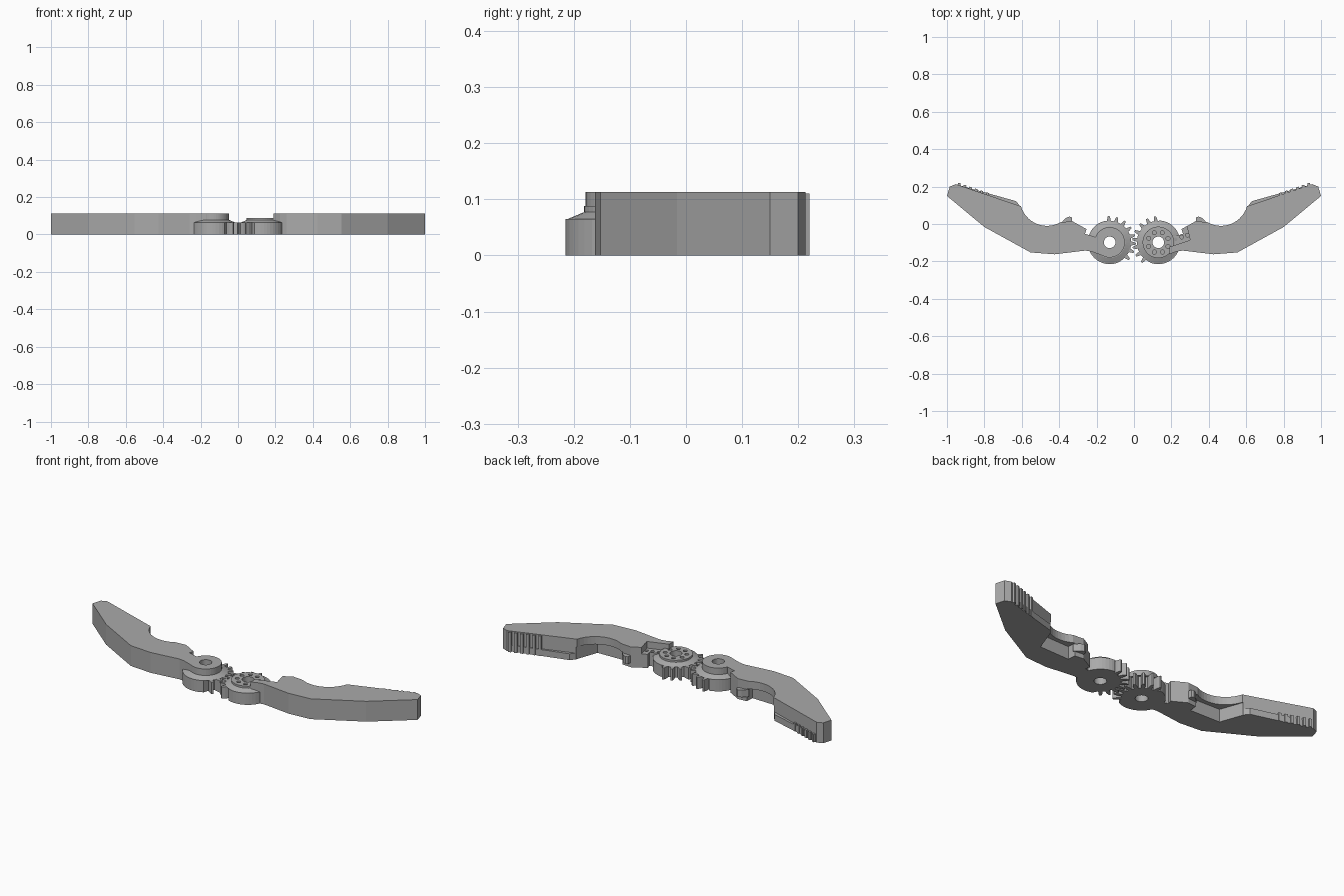
import bpy, bmesh, math
from math import cos, sin, radians

if "Cube" in bpy.data.objects:
    bpy.data.objects.remove(bpy.data.objects["Cube"])

grey = bpy.data.materials.new("plain_grey")
grey.use_nodes = True
grey.diffuse_color = (0.4, 0.4, 0.4, 1)
grey.node_tree.nodes["Principled BSDF"].inputs["Base Color"].default_value = (0.4, 0.4, 0.4, 1)

HEIGHT = 0.113
HUB_X, HUB_Y = 0.13, -0.098


def loft(name, lower, upper, z0, z1):
    """Solid between two outlines with the same number of points."""
    bm = bmesh.new()
    a = [bm.verts.new((x, y, z0)) for x, y in lower]
    b = [bm.verts.new((x, y, z1)) for x, y in upper]
    bm.faces.new(a)
    bm.faces.new(b)
    n = len(a)
    for i in range(n):
        j = (i + 1) % n
        bm.faces.new((a[i], a[j], b[j], b[i]))
    bmesh.ops.recalc_face_normals(bm, faces=bm.faces)
    mesh = bpy.data.meshes.new(name)
    bm.to_mesh(mesh)
    bm.free()
    mesh.materials.append(grey)
    ob = bpy.data.objects.new(name, mesh)
    bpy.context.collection.objects.link(ob)
    return ob


def prism(name, outline, z0, z1):
    return loft(name, outline, outline, z0, z1)


def circle(cx, cy, r, n=40):
    return [(cx + r * cos(math.tau * i / n), cy + r * sin(math.tau * i / n)) for i in range(n)]


def cut(ob, cutters):
    """Subtract each cutter, then remove it."""
    bpy.context.view_layer.objects.active = ob
    for c in cutters:
        c.hide_render = True
        mod = ob.modifiers.new("cut", "BOOLEAN")
        mod.operation = "DIFFERENCE"
        mod.solver = "EXACT"
        mod.object = c
        bpy.ops.object.modifier_apply(modifier=mod.name)
        bpy.data.objects.remove(c)


def gear_outline(cx, s, first, step=19, count=8):
    """Round hub with a toothed sector on the side facing the other hub."""
    polar = []
    for i in range(count):
        mid = first - step * i
        polar += [(mid + 6, 0.1), (mid + 4.5, 0.122), (mid + 2, 0.14),
                  (mid - 2, 0.14), (mid - 4.5, 0.122), (mid - 6, 0.1)]
    start, end = first - step * count, first - 360 + step / 2
    polar += [(start + (end - start) * i / 24, 0.117) for i in range(25)]
    return [(cx - s * r * cos(radians(a)), HUB_Y + r * sin(radians(a))) for a, r in polar]


def build_jaw(side, s, first_tooth):
    def flip(points):
        return [(s * x, y) for x, y in points]

    hx = s * HUB_X
    bore = lambda: prism("bore_cutter", circle(hx, HUB_Y, 0.031), -0.1, 0.3)

    # Jaw body with rounded throat
    throat = [(0.465 + 0.145 * cos(radians(a)), 0.135 + 0.145 * sin(radians(a)))
              for a in range(-16, -128, -8)]
    body = [(1.0, 0.15), (0.985, 0.2), (0.953, 0.213), (0.62, 0.1)] + throat + [
        (0.33, 0.015), (0.254, -0.027), (0.262, -0.052), (0.174, -0.08), (0.14, -0.08),
        (0.14, -0.177), (0.165, -0.17), (0.225, -0.148), (0.26, -0.142),
        (0.425, -0.162), (0.553, -0.152), (0.8, -0.016)]
    jaw = prism(side + "_jaw", flip(body), 0, HEIGHT)

    # Wider undercut below the throat
    pocket = [(0.612, 0.2), (0.608, 0.09), (0.565, -0.03), (0.385, -0.035), (0.37, 0.2)]
    cutters = [prism("pocket_cutter", flip(pocket), -0.1, 0.07), bore()]
    if s > 0:
        # Recess for the drive plate
        recess = [(0.3, -0.086), (0.275, 0.02), (0, 0.02), (0, -0.3), (0.19, -0.3), (0.19, -0.122)]
        cutters.append(prism("recess_cutter", recess, 0.076, 0.3))
    cut(jaw, cutters)

    # Low ledge, throat peg and grip ridges
    ledge = [(0.955, 0.213), (0.63, 0.122), (0.611, 0.098), (0.66, 0.1)]
    prism(side + "_grip_ledge", flip(ledge), 0, 0.035)
    peg = [(0.39, 0.005), (0.365, 0.032), (0.345, 0.04), (0.332, 0.035), (0.33, 0.008)]
    prism(side + "_throat_peg", flip(peg), 0.025, 0.065)
    for i in range(6):
        x = 0.78 + 0.03 * i
        y = 0.1 + (x - 0.62) * 0.34
        ridge = [(x, y - 0.01), (x - 0.004, y + 0.011), (x + 0.01, y + 0.015), (x + 0.015, y - 0.005)]
        prism(side + "_grip_ridge", flip(ridge), 0, HEIGHT - 0.003 if s > 0 else 0.045)

    # Toothed hub with sloped shoulder
    hub = prism(side + "_gear", gear_outline(hx, s, first_tooth), 0, 0.065)
    cut(hub, [bore()])
    shoulder = loft(side + "_hub_shoulder", circle(hx, HUB_Y, 0.115),
                    circle(hx, HUB_Y, 0.084), 0.064, 0.077)
    cut(shoulder, [bore()])

    if s < 0:
        # Raised boss
        boss = prism(side + "_hub_boss", circle(hx, HUB_Y, 0.081), 0.07, HEIGHT)
        cut(boss, [bore()])
    else:
        # Drive plate with screw holes
        plate = prism(side + "_drive_plate", circle(hx, HUB_Y, 0.084), 0.07, 0.088)
        holes = [circle(hx + 0.056 * cos(math.tau * (i + 0.5) / 8),
                        HUB_Y + 0.056 * sin(math.tau * (i + 0.5) / 8), 0.011, 12) for i in range(8)]
        cut(plate, [bore()] + [prism("hole_cutter", h, 0.079, 0.2) for h in holes])
        cut(jaw, [prism("hole_cutter", circle(x, HUB_Y + 0.33 * (x - HUB_X) - 0.013, 0.01, 12), 0.06, 0.2)
                  for x in (0.222, 0.255, 0.285)])


build_jaw("right", -1, 92)
build_jaw("left", 1, 83)
